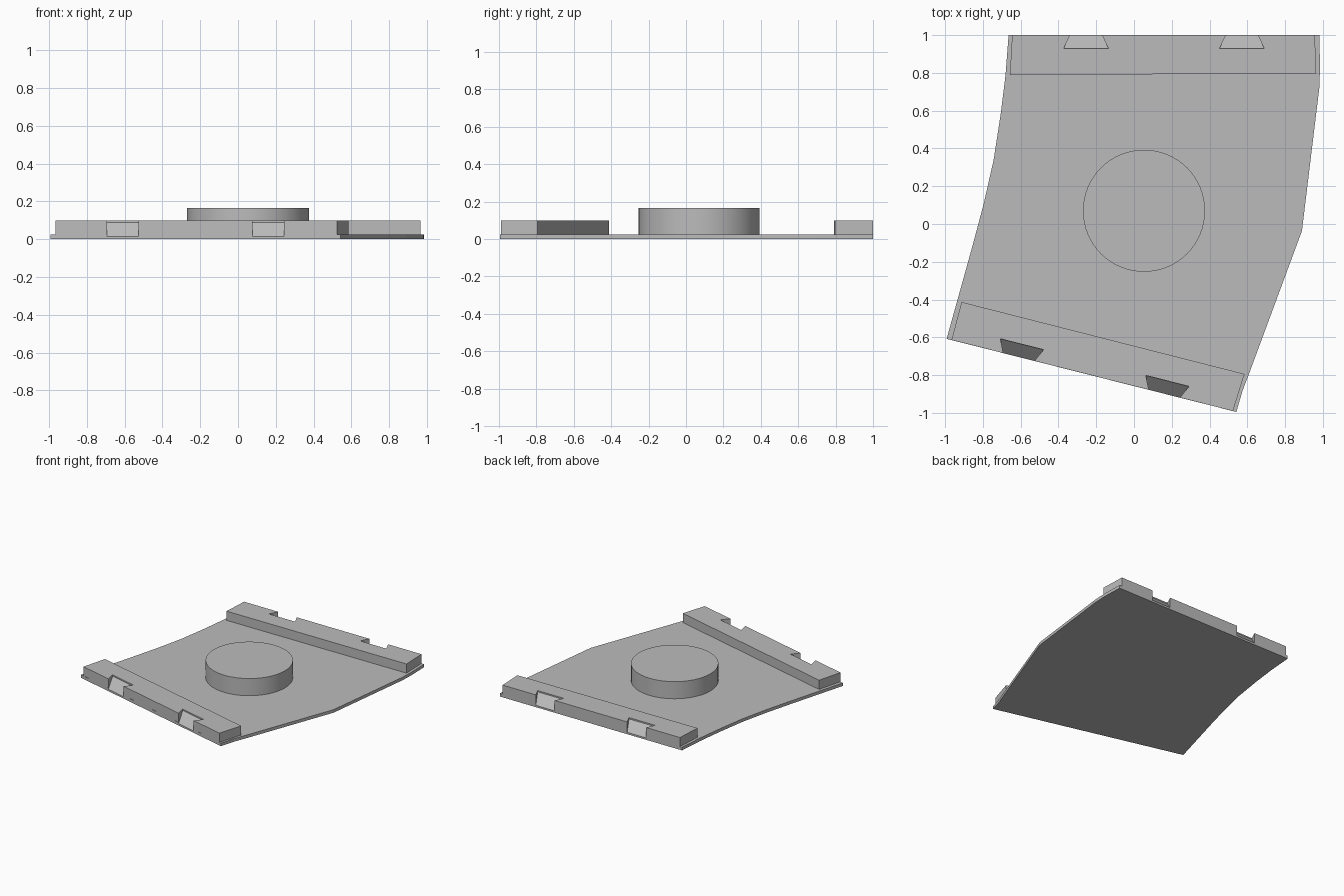
import bpy, bmesh, math
from mathutils import Vector

cube = bpy.data.objects.get("Cube")
if cube:
    bpy.data.objects.remove(cube, do_unlink=True)

grey = bpy.data.materials.new("plain_grey")
grey.use_nodes = True
grey.diffuse_color = (0.5, 0.5, 0.5, 1)
grey.node_tree.nodes["Principled BSDF"].inputs["Base Color"].default_value = (0.5, 0.5, 0.5, 1)

PLATE_TOP, BAR_TOP, DISC_TOP = 0.025, 0.1, 0.165


def make_object(name, bm):
    bmesh.ops.recalc_face_normals(bm, faces=bm.faces)
    mesh = bpy.data.meshes.new(name)
    bm.to_mesh(mesh)
    bm.free()
    mesh.materials.append(grey)
    obj = bpy.data.objects.new(name, mesh)
    bpy.context.collection.objects.link(obj)
    return obj


def prism(name, outline, z0, z1):
    """Extrude a flat outline between two heights."""
    bm = bmesh.new()
    face = bm.faces.new([bm.verts.new((x, y, z0)) for x, y in outline])
    top = bmesh.ops.extrude_face_region(bm, geom=[face])["geom"]
    bmesh.ops.translate(bm, vec=(0, 0, z1 - z0),
                        verts=[v for v in top if isinstance(v, bmesh.types.BMVert)])
    return make_object(name, bm)


def notch_cutter(name, origin, along):
    """Dovetail wedge with a ramp floor; inward is to the left of along."""
    u = Vector((*along, 0)).normalized()
    v = Vector((-u.y, u.x, 0))
    bm = bmesh.new()
    rows = []
    for depth in (-0.02, 0.07):
        half = 0.085 + 0.47 * depth
        floor = 0.015 + 1.06 * depth
        for z in (floor, 0.13):
            for side in (-1, 1):
                p = Vector((*origin, 0)) + u * half * side + v * depth
                rows.append(bm.verts.new((p.x, p.y, z)))
    bmesh.ops.convex_hull(bm, input=rows)
    return make_object(name, bm)


# Base plate with a curved left side and a kinked right side
left_side = [(-0.664, 1), (-0.68, 0.79), (-0.706, 0.58), (-0.743, 0.34),
             (-0.796, 0.106), (-0.859, -0.13), (-0.992, -0.608)]
right_side = [(0.542, -0.995), (0.574, -0.884), (0.61, -0.79),
              (0.889, -0.037), (0.981, 0.72), (0.985, 0.83), (0.981, 1)]
plate = prism("base_plate", left_side + right_side, 0, PLATE_TOP)

# Raised bars along both ends
front_bar = prism("front_bar", [(-0.966, -0.614), (0.524, -0.99), (0.585, -0.794),
                                (-0.913, -0.413)], PLATE_TOP, BAR_TOP)
back_bar = prism("back_bar", [(0.957, 1), (-0.645, 1), (-0.657, 0.79),
                              (0.965, 0.796)], PLATE_TOP, BAR_TOP)

# Ramped notches cut into the outer edge of each bar
front_dir = Vector((1.534, -0.387))
cutters = {front_bar: [], back_bar: []}
for x in (-0.61, 0.16):
    y = -0.608 + (x + 0.992) * front_dir.y / front_dir.x
    cutters[front_bar].append(notch_cutter("front_notch", (x, y), front_dir))
for x in (-0.254, 0.571):
    cutters[back_bar].append(notch_cutter("back_notch", (x, 1), (-1, 0)))

for bar, tools in cutters.items():
    for tool in tools:
        for target in (bar, plate):
            mod = target.modifiers.new("notch", "BOOLEAN")
            mod.operation, mod.solver, mod.object = "DIFFERENCE", "EXACT", tool
            bpy.context.view_layer.objects.active = target
            bpy.ops.object.modifier_apply(modifier=mod.name)
        bpy.data.objects.remove(tool, do_unlink=True)

# Round raised disc in the middle
bpy.ops.mesh.primitive_cylinder_add(vertices=64, radius=0.323, depth=DISC_TOP - PLATE_TOP,
                                    location=(0.053, 0.07, (DISC_TOP + PLATE_TOP) / 2))
disc = bpy.context.object
disc.name = "centre_disc"
disc.data.materials.append(grey)
bpy.ops.object.shade_smooth_by_angle(angle=math.radians(30))
